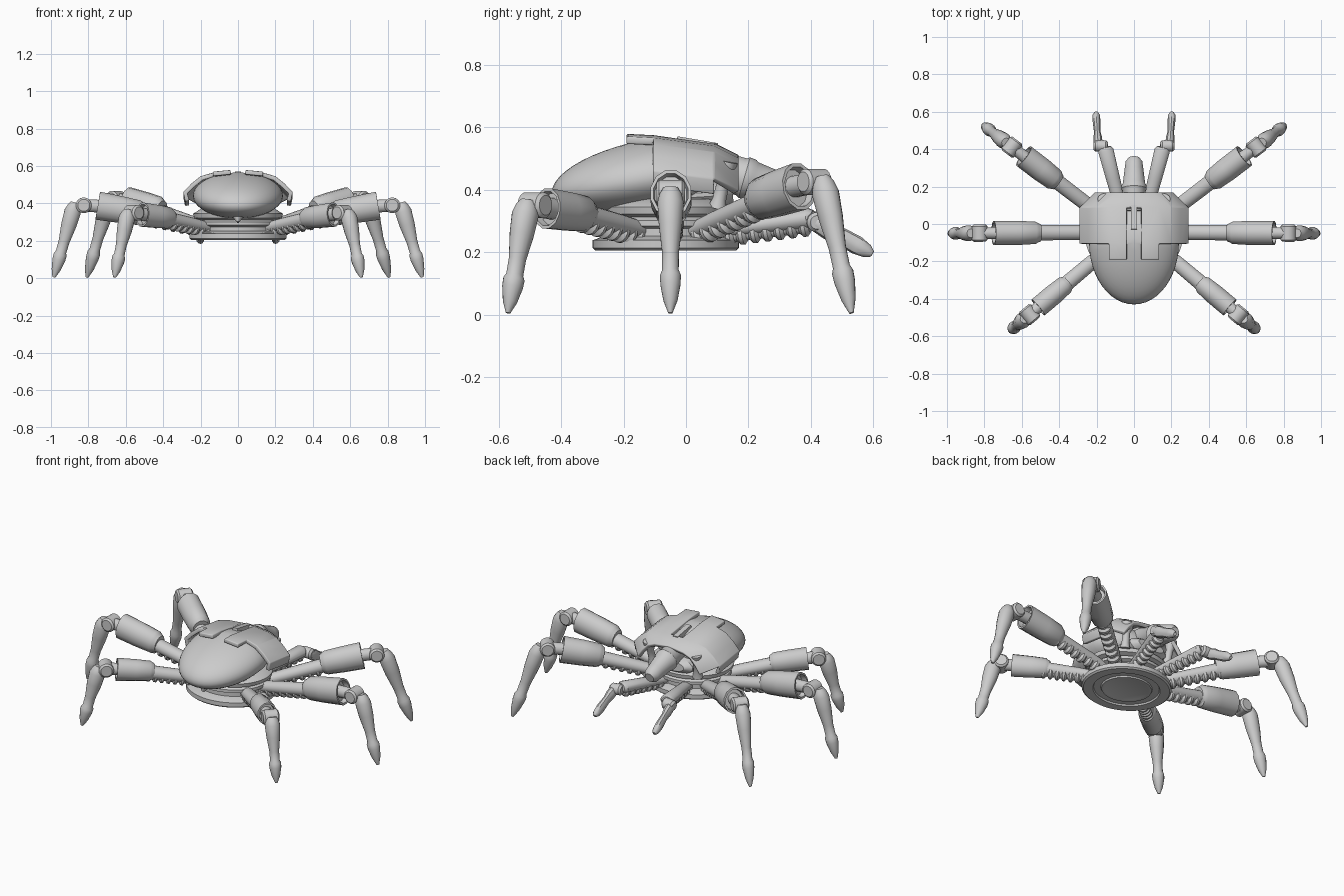
import bpy, bmesh
from math import sin, cos, pi
from mathutils import Vector

if "Cube" in bpy.data.objects:
    bpy.data.objects.remove(bpy.data.objects["Cube"])


def finish(name, bm, mirror=False, recalc=True):
    if recalc:
        bmesh.ops.recalc_face_normals(bm, faces=bm.faces[:])
    mesh = bpy.data.meshes.new(name)
    bm.to_mesh(mesh)
    bm.free()
    ob = bpy.data.objects.new(name, mesh)
    bpy.context.collection.objects.link(ob)
    if mirror:
        ob.modifiers.new("Mirror", 'MIRROR')
    return ob


def skin(bm, rings):
    n = len(rings[0])
    for r, q in zip(rings, rings[1:]):
        for i in range(n):
            bm.faces.new((r[i], r[(i + 1) % n], q[(i + 1) % n], q[i]))
    bm.faces.new(rings[0])
    bm.faces.new(rings[-1])


def tube(name, a, b, stations, sides=16, mirror=True):
    """Loft from a to b; stations are (fraction, half width, half height)."""
    a, b = Vector(a), Vector(b)
    axis = (b - a).normalized()
    side = axis.cross(Vector((0, 0, 1))).normalized()
    up = side.cross(axis)
    bm = bmesh.new()
    rings = []
    for t, w, h in stations:
        c = a.lerp(b, t)
        rings.append([bm.verts.new(c + side * w * cos(k) + up * h * sin(k))
                      for k in [2 * pi * (i + .5) / sides for i in range(sides)]])
    skin(bm, rings)
    return finish(name, bm, mirror)


def lathe(name, profile, centre, sy, sides=64):
    bm = bmesh.new()
    rings = [[bm.verts.new((r * cos(2 * pi * i / sides), centre + sy * r * sin(2 * pi * i / sides), z))
              for i in range(sides)] for r, z in profile]
    skin(bm, rings)
    return finish(name, bm)


def ribs(count, r):
    out = []
    for i in range(count):
        for f, k in ((.1, .65), (.35, 1), (.65, 1), (.9, .65)):
            out.append(((i + f) / count, r * k, r * k))
    return out


# Stacked round base with a shallow recess underneath
lathe("base_rings", [(.19, .214), (.195, .205), (.25, .205), (.26, .213), (.26, .238), (.235, .246),
                     (.2, .252), (.2, .275), (.225, .284), (.225, .302), (.205, .312),
                     (.235, .322), (.24, .345), (.2, .37)], -.065, .9)
lathe("underside_disc", [(.125, .208), (.13, .206), (.145, .206), (.15, .215)], -.065, .9)

# Domed abdomen, drooping toward the front
bm = bmesh.new()
bmesh.ops.create_uvsphere(bm, u_segments=48, v_segments=24, radius=1)
for v in bm.verts:
    x, y, z = v.co
    v.co = (x * .24, -.1 + y * (.33 if y < 0 else .2),
            .44 + z * (.125 if z > 0 else .11) + min(y, 0) * .05)
finish("abdomen", bm)
tube("front_keel", (0, -.3, .375), (0, -.34, .30), [(0, .05, .06), (.6, .03, .035), (1, .006, .01)], 12, False)

# Armour plate with two front tabs, side flaps and a centre slot
arch = [(0, .58), (.04, .579), (.135, .57), (.2, .55), (.25, .51), (.293, .465), (.283, .415)]
rows = [(-.19, 0, 1), (-.105, .004, 1), (.09, .03, 1), (.17, .07, .72)]
bm = bmesh.new()
grid = [[bm.verts.new((x * s, y, z - d)) for x, z in arch] for y, d, s in rows]
cells = [(0, 1)] + [(1, i) for i in range(1, 6)] + [(2, i) for i in range(5)]
for j, i in cells:
    bm.faces.new((grid[j][i], grid[j][i + 1], grid[j + 1][i + 1], grid[j + 1][i]))
bmesh.ops.delete(bm, geom=[v for v in bm.verts if not v.link_faces], context='VERTS')
plate = finish("armour_plate", bm, True, False)
sol = plate.modifiers.new("Thickness", 'SOLIDIFY')
sol.thickness, sol.offset = .024, -1
bev = plate.modifiers.new("Edges", 'BEVEL')
bev.width, bev.segments = .005, 2
tube("slot_bar", (0, .1, .535), (0, -.03, .557), [(0, .022, .02), (1, .022, .02)], 4, False)

# Rear nozzle, its neck and the struts under the plate
tube("rear_nozzle", (0, .06, .475), (0, .355, .39),
     [(0, .06, .06), (.4, .062, .062), (.43, .068, .068), (.5, .066, .066), (.53, .06, .06),
      (.8, .05, .05), (.93, .045, .045), (1, .028, .028)], 24, False)
tube("neck", (0, .0, .38), (0, .15, .39), [(0, .15, .05), (.8, .13, .05), (1, .09, .03)], 24, False)
tube("rear_strut", (.15, .1, .34), (.16, .135, .49),
     [(0, .03, .03), (.2, .022, .022), (.6, .02, .02), (.8, .035, .03), (1, .035, .03)], 12)

# Walking legs: hip, foot, distances along the leg and heights
SHIN = [(0, .024, .024), (.05, .036, .036), (.12, .043, .045), (.3, .038, .042), (.52, .027, .03),
        (.66, .027, .029), (.7, .034, .036), (.77, .033, .035), (.9, .023, .024), (1, .007, .008)]
legs = {
    "front": ((.16, -.15), (.66, -.57), (.26, .46, .52, .555), (.27, .32, .34, .35), .85),
    "middle": ((.18, -.045), (.985, -.05), (.33, .57, .645, .69), (.27, .345, .388, .39), 1),
    "back": ((.16, .035), (.808, .53), (.32, .54, .62, .66), (.27, .365, .41, .425), 1),
}
for name, (hip, foot, dist, zs, k) in legs.items():
    hip, foot = Vector(hip), Vector(foot)
    d = (foot - hip).normalized()

    def at(s, z):
        return (*(hip + d * s), z)

    s0, s1, sk, ss = dist
    zh, z0, z1, zk = zs
    drop = Vector((0, 0, -.02))
    a, b = Vector(at(0, zh)), Vector(at(s0 + .04, z0))
    # Thigh: smooth rod with a ribbed underside
    tube(name + "_leg_thigh", a, b, [(0, .035, .03), (.3, .04, .035), (1, .042, .04)])
    tube(name + "_leg_ribs", a + drop, b + drop, ribs(8, .036))
    # Sleeve with a collar and a recessed outer end
    w, h = .067 * k, .078 * k
    tube(name + "_leg_sleeve", at(s0 - .01, z0), at(s1, z1),
         [(0, w * .7, h * .65), (.06, w * .8, h * .75), (.12, w * .92, h * .88), (.5, w, h * .95),
          (1, w, h), (1.0, w * .85, h * .85), (.88, w * .78, h * .78)], 12)
    # Knee link and hinge
    tube(name + "_leg_link", at(s1 - .06, z1 - .005), at(sk + .02, zk),
         [(0, .035, .035), (.5, .032, .035), (1, .032, .035)], 12)
    p = Vector((-d.y, d.x, 0))
    c = Vector(at(sk, zk))
    tube(name + "_leg_knee", c - p * .046, c + p * .046,
         [(0, .032, .032), (.1, .042, .042), (.9, .042, .042), (1, .032, .032)], 20)
    # Shin with ankle cuff and pointed foot
    tube(name + "_leg_shin", at(ss, zk + .015), (foot.x, foot.y, .005), SHIN)

# Short feelers at the back
tube("feeler_arm", (.07, .08, .265), (.155, .41, .31), [(0, .032, .025), (.5, .038, .03), (.95, .042, .034), (1, .03, .025)])
tube("feeler_ribs", (.07, .08, .245), (.15, .40, .285), ribs(8, .034))
tube("feeler_knuckle", (.14, .415, .30), (.215, .42, .295),
     [(0, .022, .022), (.15, .032, .032), (.85, .032, .032), (1, .022, .022)])
tube("feeler_claw", (.19, .40, .305), (.203, .597, .194),
     [(0, .02, .02), (.1, .026, .03), (.3, .024, .034), (.45, .018, .028), (.75, .022, .03), (.92, .02, .022), (1, .01, .01)], 10)

# Smooth shading with crisp edges
for ob in bpy.context.scene.objects:
    ob.select_set(True)
    bpy.context.view_layer.objects.active = ob
bpy.ops.object.shade_smooth_by_angle(angle=.6)
